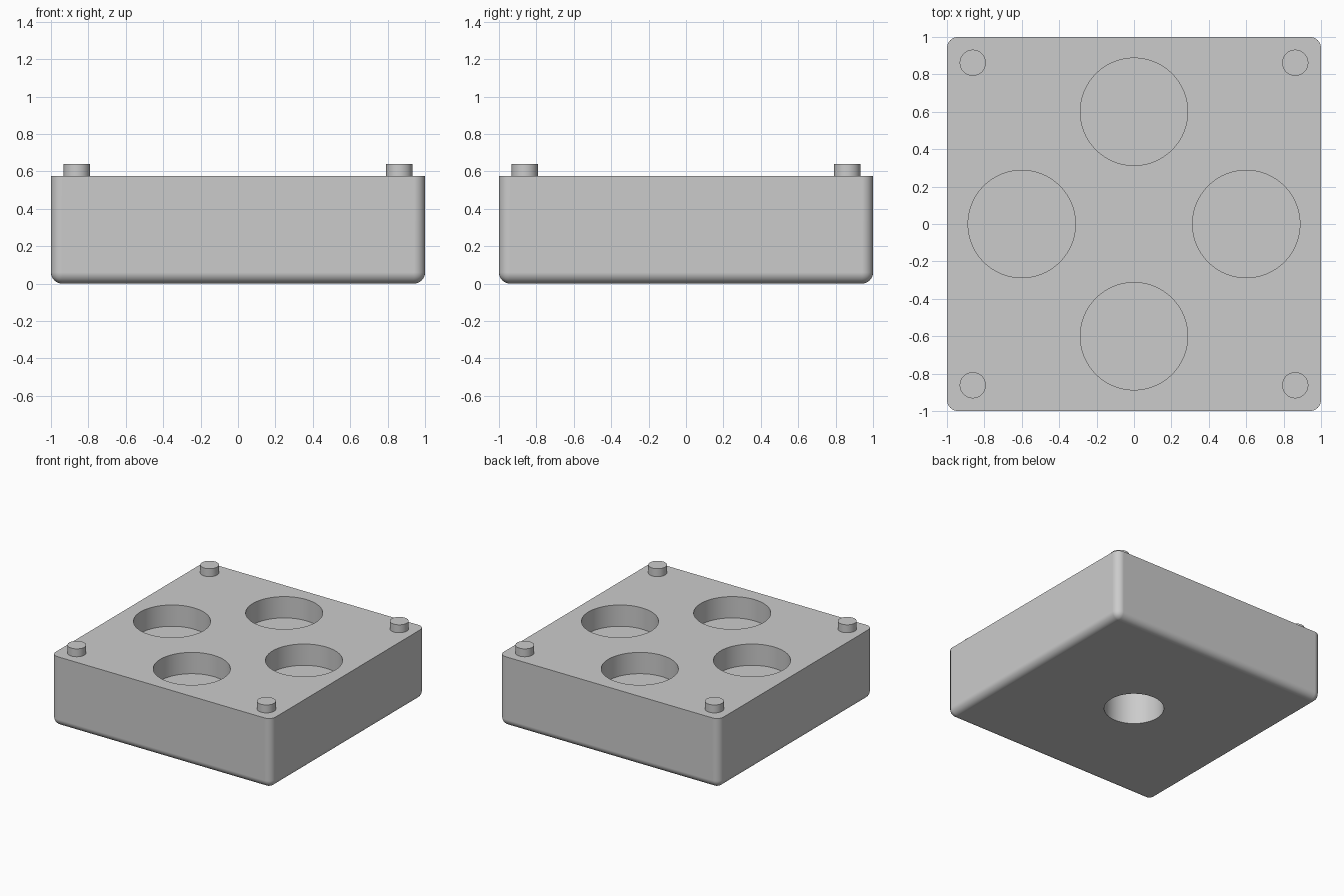
import bpy
import bmesh
import math
from mathutils import Matrix

cube = bpy.data.objects.get("Cube")
if cube:
    bpy.data.objects.remove(cube, do_unlink=True)

TOP = 0.575            # height of the block
ROUND = 0.06           # radius of the rounded edges
POCKET_DEPTH = 0.175
BORE_DEPTH = 0.4
PIN_HEIGHT = 0.065

grey = bpy.data.materials.new("plain_grey")
grey.use_nodes = True
colour = (0.6, 0.6, 0.6, 1)
grey.diffuse_color = colour
grey.node_tree.nodes["Principled BSDF"].inputs["Base Color"].default_value = colour


def add_cylinder(bm, x, y, z0, z1, radius, segments=96):
    return bmesh.ops.create_cone(
        bm, cap_ends=True, segments=segments, radius1=radius, radius2=radius,
        depth=z1 - z0, matrix=Matrix.Translation((x, y, (z0 + z1) / 2)))


def make_object(name, bm):
    mesh = bpy.data.meshes.new(name)
    bm.to_mesh(mesh)
    bm.free()
    obj = bpy.data.objects.new(name, mesh)
    bpy.context.collection.objects.link(obj)
    mesh.materials.append(grey)
    return obj


def select_only(obj):
    bpy.ops.object.select_all(action='DESELECT')
    obj.select_set(True)
    bpy.context.view_layer.objects.active = obj


# Block: sides and underside rounded, top rim left crisp
bm = bmesh.new()
bmesh.ops.create_cube(bm, size=1, matrix=Matrix.Translation((0, 0, TOP / 2))
                      @ Matrix.Diagonal((2, 2, TOP, 1)))
edges = [e for e in bm.edges if min(v.co.z for v in e.verts) < TOP / 2]
bmesh.ops.bevel(bm, geom=edges, offset=ROUND, offset_type='OFFSET',
                segments=8, profile=0.5, affect='EDGES')
block = make_object("block", bm)

# Cutter: four round pockets above, one bore below
bm = bmesh.new()
for x, y in ((0.6, 0), (-0.6, 0), (0, 0.6), (0, -0.6)):
    add_cylinder(bm, x, y, TOP - POCKET_DEPTH, TOP + 0.1, 0.287)
add_cylinder(bm, 0, 0, -0.1, BORE_DEPTH, 0.225)
cutter = make_object("hole_cutter", bm)
cutter.hide_render = True

select_only(block)
cut = block.modifiers.new("holes", 'BOOLEAN')
cut.operation = 'DIFFERENCE'
cut.solver = 'EXACT'
cut.object = cutter
bpy.ops.object.modifier_apply(modifier=cut.name)
bpy.data.objects.remove(cutter, do_unlink=True)

bpy.ops.object.shade_smooth_by_angle(angle=math.radians(30))
weighted = block.modifiers.new("flat_face_normals", 'WEIGHTED_NORMAL')
weighted.keep_sharp = True

# Corner locating pins, open where they meet the block
for side, x in (("left", 0.862), ("right", -0.862)):
    for end, y in (("front", -0.862), ("back", 0.862)):
        bm = bmesh.new()
        add_cylinder(bm, x, y, TOP, TOP + PIN_HEIGHT, 0.07, 48)
        base = [f for f in bm.faces if f.normal.z < -0.9]
        bmesh.ops.delete(bm, geom=base, context='FACES_ONLY')
        pin = make_object(f"{end}_{side}_pin", bm)
        select_only(pin)
        bpy.ops.object.shade_smooth_by_angle(angle=math.radians(30))
